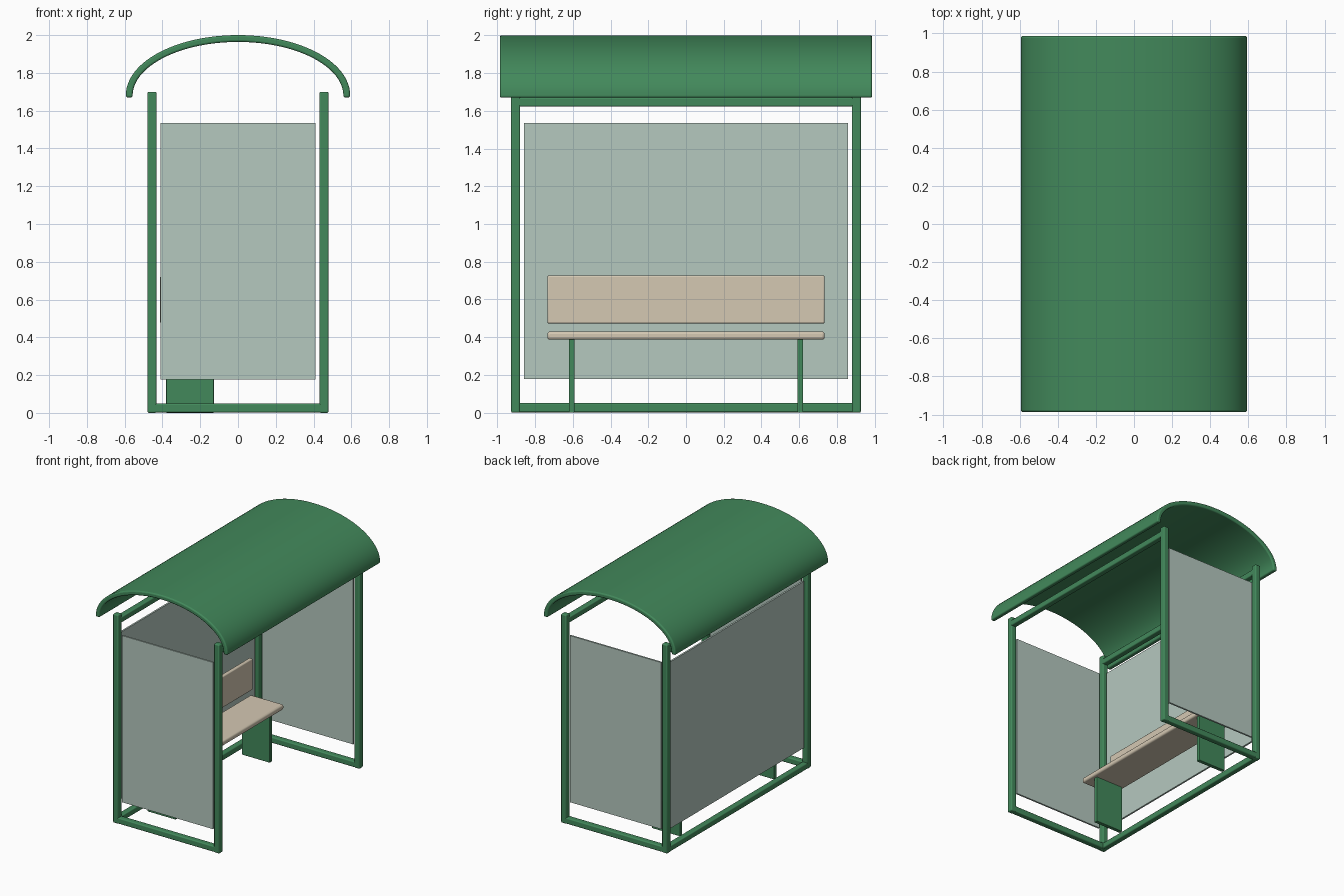
import bpy, bmesh, math

if "Cube" in bpy.data.objects:
    bpy.data.objects.remove(bpy.data.objects["Cube"])


def material(name, color):
    m = bpy.data.materials.new(name)
    m.diffuse_color = color
    m.use_nodes = True
    m.node_tree.nodes["Principled BSDF"].inputs["Base Color"].default_value = m.diffuse_color
    return m


green = material("green paint", (0.055, 0.25, 0.105, 1))
glass = material("pale glazing", (0.46, 0.58, 0.52, 1))
wood = material("pale wood", (0.66, 0.58, 0.45, 1))


def finish(obj, mat, bevel, segments=3):
    obj.data.materials.append(mat)
    if bevel:
        mod = obj.modifiers.new("Bevel", 'BEVEL')
        mod.width = bevel
        mod.segments = segments
        mod.limit_method = 'ANGLE'
        mod.angle_limit = math.radians(40)
    bpy.context.view_layer.objects.active = obj
    bpy.ops.object.select_all(action='DESELECT')
    obj.select_set(True)
    bpy.ops.object.shade_smooth_by_angle(angle=math.radians(35))


def box(name, x, y, z, mat, bevel=0.0):
    """Box given by its (min, max) range on each axis."""
    me = bpy.data.meshes.new(name)
    bm = bmesh.new()
    bmesh.ops.create_cube(bm, size=1)
    for v in bm.verts:
        for i, (lo, hi) in enumerate((x, y, z)):
            v.co[i] = (lo + hi) / 2 + v.co[i] * (hi - lo)
    bm.to_mesh(me)
    bm.free()
    obj = bpy.data.objects.new(name, me)
    bpy.context.collection.objects.link(obj)
    finish(obj, mat, bevel)
    return obj


def around(c, half):
    return (c - half, c + half)


PX, PY, R = 0.455, 0.903, 0.024   # post position and half thickness

# Corner posts, with top rails along both long sides
for sx, side in ((-1, "back"), (1, "front")):
    for sy, end in ((-1, "left"), (1, "right")):
        box(f"{side}_{end}_post", around(sx * PX, R), around(sy * PY, R),
            (0, 1.70), green, 0.008)
    box(f"{side}_top_rail", around(sx * PX, R), (-PY, PY), (1.622, 1.67), green, 0.008)

# Bottom rails at the back and both ends; the front stays open
box("back_bottom_rail", around(-PX, R), (-PY, PY), (0.002, 0.05), green, 0.008)
for sy, end in ((-1, "left"), (1, "right")):
    box(f"{end}_bottom_rail", (-PX, PX), around(sy * PY, R), (0.002, 0.05), green, 0.008)
    # End glazing and bench leg
    box(f"{end}_panel", (-0.41, 0.41), around(sy * PY, 0.007), (0.178, 1.535), glass)
    box(f"{end}_bench_leg", (-0.38, -0.128), around(sy * 0.606, 0.015),
        (0, 0.39), green, 0.003)

# Back glazing
box("back_panel", around(-PX, 0.007), (-0.86, 0.86), (0.178, 1.535), glass)

# Bench
box("bench_seat", (-0.40, -0.10), (-0.735, 0.735), (0.387, 0.43), wood, 0.014)
box("bench_backrest", (-0.412, -0.38), (-0.735, 0.735), (0.473, 0.727), wood, 0.008)

# Curved roof: half-ellipse arch profile extruded along y
N = 48
mid_a, mid_b, base, half = 0.576, 0.302, 1.68, 0.018
outer, inner = [], []
for i in range(N + 1):
    t = math.pi * i / N
    c, s = math.cos(t), math.sin(t)
    nx, nz = c / mid_a, s / mid_b
    ln = math.hypot(nx, nz)
    nx, nz = nx / ln, nz / ln
    px, pz = mid_a * c, base + mid_b * s
    outer.append((px + nx * half, pz + nz * half))
    inner.append((px - nx * half, pz - nz * half))
# short straight drop at each eave
drop = 0.01
for prof in (outer, inner):
    for k in (0, -1):
        prof[k] = (prof[k][0], prof[k][1] - drop)

bm = bmesh.new()
rings = []
for y in (-0.987, 0.987):
    rings.append([[bm.verts.new((x, y, z)) for x, z in prof] for prof in (outer, inner)])
(o0, i0), (o1, i1) = rings
for k in range(N):
    for a, b in ((o0, o1), (i1, i0), (i0, o0), (o1, i1)):
        bm.faces.new((a[k], a[k + 1], b[k + 1], b[k]))
for k in (0, N):
    bm.faces.new((o0[k], o1[k], i1[k], i0[k]))
bmesh.ops.recalc_face_normals(bm, faces=bm.faces)
me = bpy.data.meshes.new("roof")
bm.to_mesh(me)
bm.free()
roof = bpy.data.objects.new("roof", me)
bpy.context.collection.objects.link(roof)
finish(roof, green, 0.01)
